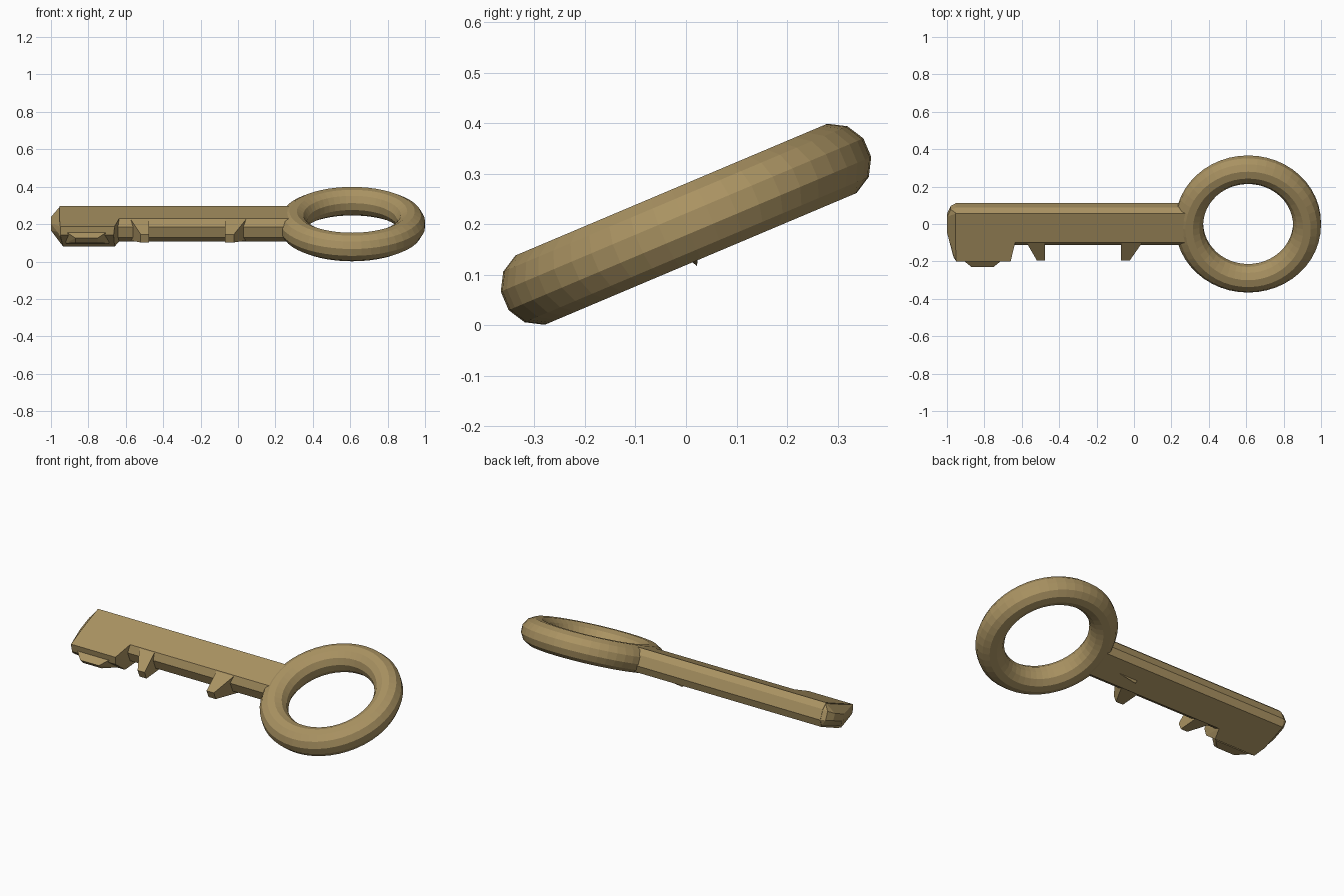
import bpy
import bmesh
import math
from mathutils import Matrix, Vector

cube = bpy.data.objects.get("Cube")
if cube:
    bpy.data.objects.remove(cube, do_unlink=True)

brass = bpy.data.materials.new("aged_brass")
brass.use_nodes = True
COLOR = (0.40, 0.29, 0.122, 1)
brass.diffuse_color = COLOR
brass.node_tree.nodes["Principled BSDF"].inputs["Base Color"].default_value = COLOR

# The key is modelled lying flat, then tipped about its long axis
TILT = Matrix.Translation((0, 0, 0.2)) @ Matrix.Rotation(math.radians(22.9), 4, 'X')
T = 0.067  # half thickness of the blade


def finish(name, bm):
    bmesh.ops.recalc_face_normals(bm, faces=bm.faces)
    bm.transform(TILT)
    mesh = bpy.data.meshes.new(name)
    bm.to_mesh(mesh)
    bm.free()
    mesh.materials.append(brass)
    ob = bpy.data.objects.new(name, mesh)
    bpy.context.collection.objects.link(ob)
    return ob


def hull(name, points):
    bm = bmesh.new()
    for p in points:
        bm.verts.new(p)
    bmesh.ops.convex_hull(bm, input=bm.verts)
    bmesh.ops.dissolve_limit(bm, angle_limit=0.02, verts=bm.verts, edges=bm.edges)
    return finish(name, bm)


def ring(name, centre_x, major, minor, segments, sides):
    bm = bmesh.new()
    loops = []
    for i in range(segments):
        a = math.tau * i / segments
        loop = []
        for j in range(sides):
            b = math.tau * (j + 0.5) / sides
            r = major + minor * math.cos(b)
            loop.append(bm.verts.new((centre_x + r * math.cos(a), r * math.sin(a),
                                      minor * math.sin(b))))
        loops.append(loop)
    for i in range(segments):
        m, n = loops[i], loops[(i + 1) % segments]
        for j in range(sides):
            k = (j + 1) % sides
            bm.faces.new((m[j], n[j], n[k], m[k]))
    return finish(name, bm)


# Round handle
ring("ring_handle", 0.61, 0.315, 0.077, 48, 12)

# Blade with bevelled long edges
section = [(-0.08, T), (-0.11, 0.03), (-0.11, -0.03), (-0.08, -T),
           (0.08, -T), (0.108, -0.03), (0.108, 0.03), (0.09, T)]
hull("blade", [(x, v, w) for x in (-0.955, 0.30) for v, w in section])

# Rounded tip across the blade and bit
tip = [(-0.95, v, w) for v, w in section[4:]]
tip += [(-0.95, -0.19, T), (-0.935, -0.15, -T), (-0.95, -0.2, 0.01)]
tip += [(-0.98, 0.095, w) for w in (-0.025, 0.025)]
tip += [(-1.0, v, w) for v in (-0.04, 0.05) for w in (-0.02, 0.02)]
tip += [(-0.965, -0.18, 0.03)]
hull("blade_tip", tip)

# Wide bit at the tip, with a ridge along its outer edge
bit = [(-0.955, -0.08, T), (-0.635, -0.08, T), (-0.955, -0.08, -T), (-0.635, -0.08, -T),
       (-0.95, -0.19, T), (-0.66, -0.19, T),
       (-0.935, -0.15, -T), (-0.66, -0.15, -T),
       (-0.95, -0.2, 0.02), (-0.665, -0.2, 0.02)]
hull("bit", bit)
hull("bit_ridge", [(-0.93, -0.18, 0.04), (-0.69, -0.18, 0.04),
                   (-0.92, -0.17, -0.04), (-0.69, -0.17, -0.04),
                   (-0.87, -0.24, 0.02), (-0.75, -0.24, 0.02),
                   (-0.87, -0.225, -0.015), (-0.75, -0.225, -0.015)])


# Tapered teeth
def tooth(name, base, end):
    points = [(x, -0.08, w) for x in base for w in (-0.062, 0.064)]
    points += [(x, -0.2, w) for x in end for w in (-0.022, 0.025)]
    hull(name, points)


tooth("outer_tooth", (-0.575, -0.475), (-0.52, -0.475))
tooth("inner_tooth", (-0.07, 0.045), (-0.07, -0.022))

# Small burr under the blade
hull("underside_burr", [(-0.01, 0, -0.06), (0.17, 0, -0.06), (-0.01, -0.025, -0.06),
                        (0.01, -0.012, -0.085)])
